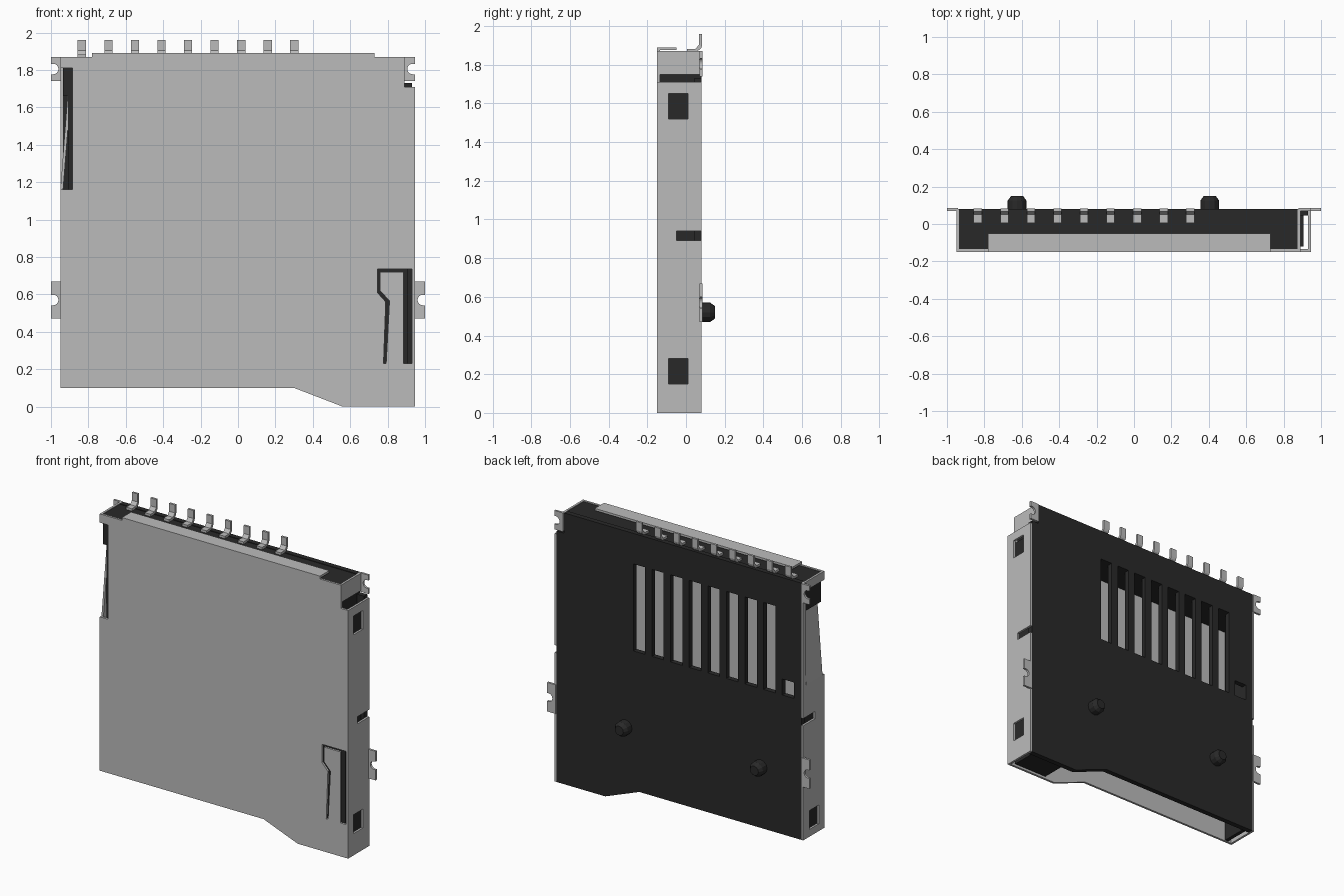
import bpy, bmesh, math

old = bpy.data.objects.get("Cube")
if old:
    bpy.data.objects.remove(old, do_unlink=True)


def material(name, rgb):
    m = bpy.data.materials.new(name)
    m.use_nodes = True
    m.diffuse_color = (*rgb, 1)
    m.node_tree.nodes["Principled BSDF"].inputs["Base Color"].default_value = (*rgb, 1)
    return m


METAL = material("light grey metal", (0.5, 0.5, 0.5))
PLASTIC = material("black plastic", (0.022, 0.022, 0.022))


def prism(name, pts, axis, a, b, mat):
    """Extrude a 2D outline along an axis: y takes (x, z), x takes (y, z)."""
    bm = bmesh.new()
    place = {"y": lambda p, t: (p[0], t, p[1]), "x": lambda p, t: (t, p[0], p[1])}[axis]
    low, high = ([bm.verts.new(place(p, t)) for p in pts] for t in (a, b))
    bm.faces.new(low)
    bm.faces.new(high[::-1])
    for i in range(len(pts)):
        j = (i + 1) % len(pts)
        bm.faces.new((low[i], high[i], high[j], low[j]))
    bmesh.ops.recalc_face_normals(bm, faces=bm.faces)
    mesh = bpy.data.meshes.new(name)
    bm.to_mesh(mesh)
    bm.free()
    mesh.materials.append(mat)
    ob = bpy.data.objects.new(name, mesh)
    bpy.context.collection.objects.link(ob)
    return ob


def box(name, x, y, z, mat):
    return prism(name, [(x[0], z[0]), (x[1], z[0]), (x[1], z[1]), (x[0], z[1])], "y", *y, mat)


def cut(ob, cutters):
    """Subtract the cutters, then discard them."""
    for c in cutters:
        mod = ob.modifiers.new("cut", "BOOLEAN")
        mod.operation, mod.solver, mod.object = "DIFFERENCE", "EXACT", c
    bpy.context.view_layer.update()
    result = ob.evaluated_get(bpy.context.evaluated_depsgraph_get())
    mesh = bpy.data.meshes.new_from_object(result)
    ob.modifiers.clear()
    ob.data = mesh
    for c in cutters:
        bpy.data.objects.remove(c, do_unlink=True)


FRONT, BACK, T = -0.15, 0.08, 0.015
L, R, TOP = -0.95, 0.945, 1.87
PINS = [-0.835 + 0.142 * i for i in range(9)]
bottom = [(L, 0.10), (0.30, 0.10), (0.56, 0), (R, 0)]

# Front cover with a spring tongue slit and a corner cut
cover = prism("front_cover", bottom + [(R, 1.71), (0.89, 1.71), (0.89, TOP), (0.73, TOP),
              (0.73, 1.89), (-0.78, 1.89), (-0.78, TOP), (L, TOP)],
              "y", FRONT, FRONT + T, METAL)
slit = [(0.745, 0.735), (0.93, 0.735), (0.93, 0.23), (0.885, 0.23), (0.885, 0.72), (0.76, 0.72),
        (0.76, 0.62), (0.81, 0.565), (0.792, 0.23), (0.778, 0.23), (0.79, 0.56), (0.745, 0.61)]
cut(cover, [prism("slit", slit, "y", -0.2, -0.1, METAL),
            box("corner", (-1, -0.885), (-0.2, -0.1), (1.16, 1.81), METAL)])
box("top_lip", (-0.78, 0.73), (FRONT + T, -0.05), (1.875, 1.89), METAL)

# Side walls with latch windows and a slot
for side, x, z in (("left", (R - T, R), (0, 1.71)), ("right", (L, L + T), (0.10, TOP))):
    wall = box(side + "_wall", x, (FRONT + T, BACK), z, METAL)
    wide = (x[0] - 0.1, x[1] + 0.1)
    holes = [box("window", wide, (-0.09, 0.01), (0.15, 0.28), METAL),
             box("slot", wide, (-0.05, 0.2), (0.89, 0.94), METAL)]
    if side == "left":
        holes.append(box("window", wide, (-0.09, 0.01), (1.52, 1.65), METAL))
    else:
        holes.append(box("gap", wide, (-0.2, 0.05), (1.16, 1.81), METAL))
    cut(wall, holes)
box("left_upper_wall", (0.875, 0.89), (FRONT + T, BACK), (1.75, TOP), METAL)

# Bent side spring
prism("side_spring", [(L, 1.16), (L + T, 1.16), (-0.895, 1.67), (-0.91, 1.67)],
      "y", -0.13, 0.045, METAL)


# Solder tabs with a round notch on the outer edge
def tab(name, inner, outer, z0, z1):
    s = 1 if outer > inner else -1
    mid = (z0 + z1) / 2
    notch = [(outer - s * (0.012 + 0.028 * math.cos(a)), mid + 0.028 * math.sin(a))
             for a in [math.pi * (i / 8 - 0.5) for i in range(9)]]
    pts = [(inner, z0), (outer, z0), (outer, mid - 0.028)] + notch
    pts += [(outer, mid + 0.028), (outer, z1), (inner, z1)]
    prism(name, pts, "y", 0.07, 0.085, METAL)


tab("left_upper_tab", 0.88, 0.945, 1.74, TOP)
tab("right_upper_tab", -0.94, -1, 1.74, TOP)
tab("left_lower_tab", 0.935, 1, 0.47, 0.67)
tab("right_lower_tab", -0.94, -1, 0.47, 0.67)

# Plastic back plate with contact openings
e = T
plate = prism("back_plate", [(L + e, 0.10), (0.30, 0.10), (0.56, 0), (R - e, 0), (R - e, 1.73),
              (0.875, 1.73), (0.875, TOP), (L + e, TOP)], "y", 0.045, BACK, PLASTIC)
cut(plate, [box("opening", (x - 0.045, x + 0.045), (0, 0.2), (1.06, 1.17 if i == 0 else 1.66), PLASTIC)
            for i, x in enumerate(PINS)])

# Plastic interior: contact block and side rails
box("contact_block", (-0.935, 0.875), (FRONT + T, 0.045), (1.66, TOP - 0.004), PLASTIC)
box("left_rail", (0.65, 0.905), (-0.12, 0.045), (0.005, 1.66), PLASTIC)
box("right_rail", (-0.91, -0.885), (FRONT + T, 0.045), (0.105, 1.66), PLASTIC)

# Bent contact pins
pin = [(0.005, 1.866), (0.055, 1.866), (0.078, 1.885), (0.083, 1.90), (0.083, 1.96),
       (0.068, 1.96), (0.068, 1.905), (0.05, 1.882), (0.005, 1.882)]
for i, x in enumerate(PINS):
    prism(f"contact_pin_{i + 1}", pin, "x", x - 0.022, x + 0.022, METAL)

# Locating pegs with a chamfered tip
for side, x in (("left", 0.405), ("right", -0.625)):
    for part, r0, r1, y0, y1 in (("peg", 0.05, 0.05, 0.06, 0.125), ("peg_tip", 0.05, 0.032, 0.125, 0.15)):
        bpy.ops.mesh.primitive_cone_add(vertices=12, radius1=r0, radius2=r1, depth=y1 - y0,
                                        location=(x, (y0 + y1) / 2, 0.52),
                                        rotation=(-math.pi / 2, 0, 0))
        ob = bpy.context.object
        ob.name = f"{side}_{part}"
        ob.data.materials.append(PLASTIC)
